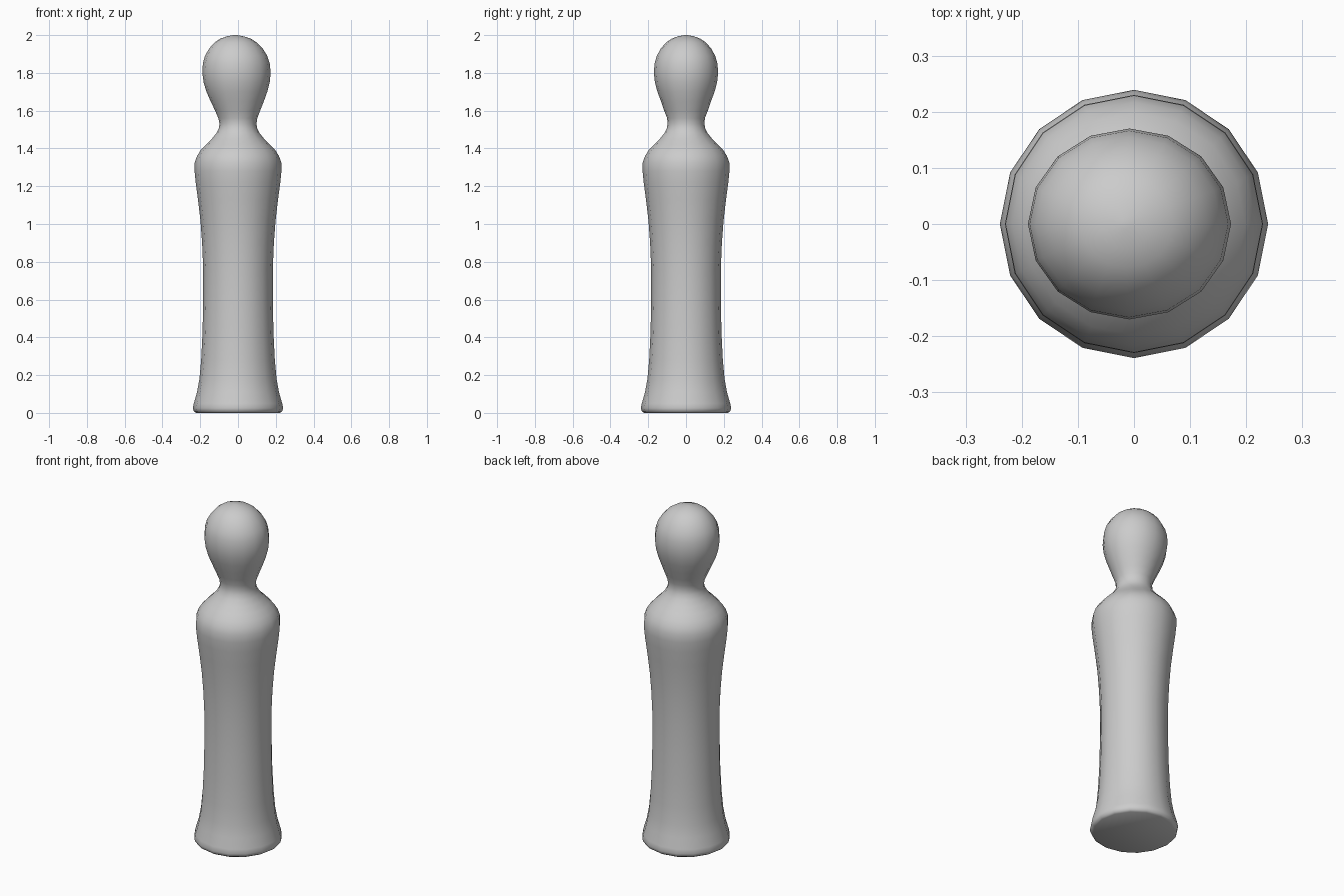
import bpy, bmesh
from math import sin, cos, pi

if "Cube" in bpy.data.objects:
    bpy.data.objects.remove(bpy.data.objects["Cube"])

SIDES = 16

def lathe(name, rings):
    """Rings are (height, x radius, y radius, x offset), bottom to top."""
    bm = bmesh.new()
    loops = []
    for z, rx, ry, ox in rings:
        loops.append([bm.verts.new((ox + rx * cos(2 * pi * i / SIDES),
                                    ry * sin(2 * pi * i / SIDES), z))
                      for i in range(SIDES)])
    for a, b in zip(loops, loops[1:]):
        for i in range(SIDES):
            j = (i + 1) % SIDES
            bm.faces.new((a[i], a[j], b[j], b[i]))
    bm.faces.new(loops[0][::-1])
    bm.faces.new(loops[-1])
    me = bpy.data.meshes.new(name)
    bm.to_mesh(me)
    bm.free()
    ob = bpy.data.objects.new(name, me)
    bpy.context.collection.objects.link(ob)
    bpy.context.view_layer.objects.active = ob
    ob.select_set(True)
    bpy.ops.object.shade_smooth_by_angle(angle=pi / 3)
    ob.select_set(False)

# Flared base, waisted body and rounded shoulders
body = [(0, .222), (.008, .234), (.025, .239), (.05, .234), (.11, .217),
        (.18, .204), (.28, .195), (.42, .188), (.6, .184), (.76, .184),
        (.9, .190), (1.02, .199), (1.13, .212), (1.22, .224), (1.28, .230),
        (1.325, .229), (1.36, .217), (1.39, .198), (1.42, .170),
        (1.45, .139), (1.48, .115), (1.505, .102), (1.53, .098)]
rings = [(z, r, r, 0) for z, r in body]

# Neck opening into the slightly off-centre, egg-shaped head
head = [(1.56, .103, -.001), (1.60, .119, -.002), (1.65, .141, -.004),
        (1.70, .161, -.006), (1.75, .175, -.007), (1.80, .181, -.008),
        (1.85, .177, -.009), (1.89, .165, -.010), (1.93, .141, -.011),
        (1.96, .113, -.012), (1.98, .083, -.013), (1.993, .047, -.014),
        (2.0, .010, -.015)]
rings += [(z, r, r * (.94 if z > 1.6 else .97), ox) for z, r, ox in head]

lathe("peg_figure", rings)
